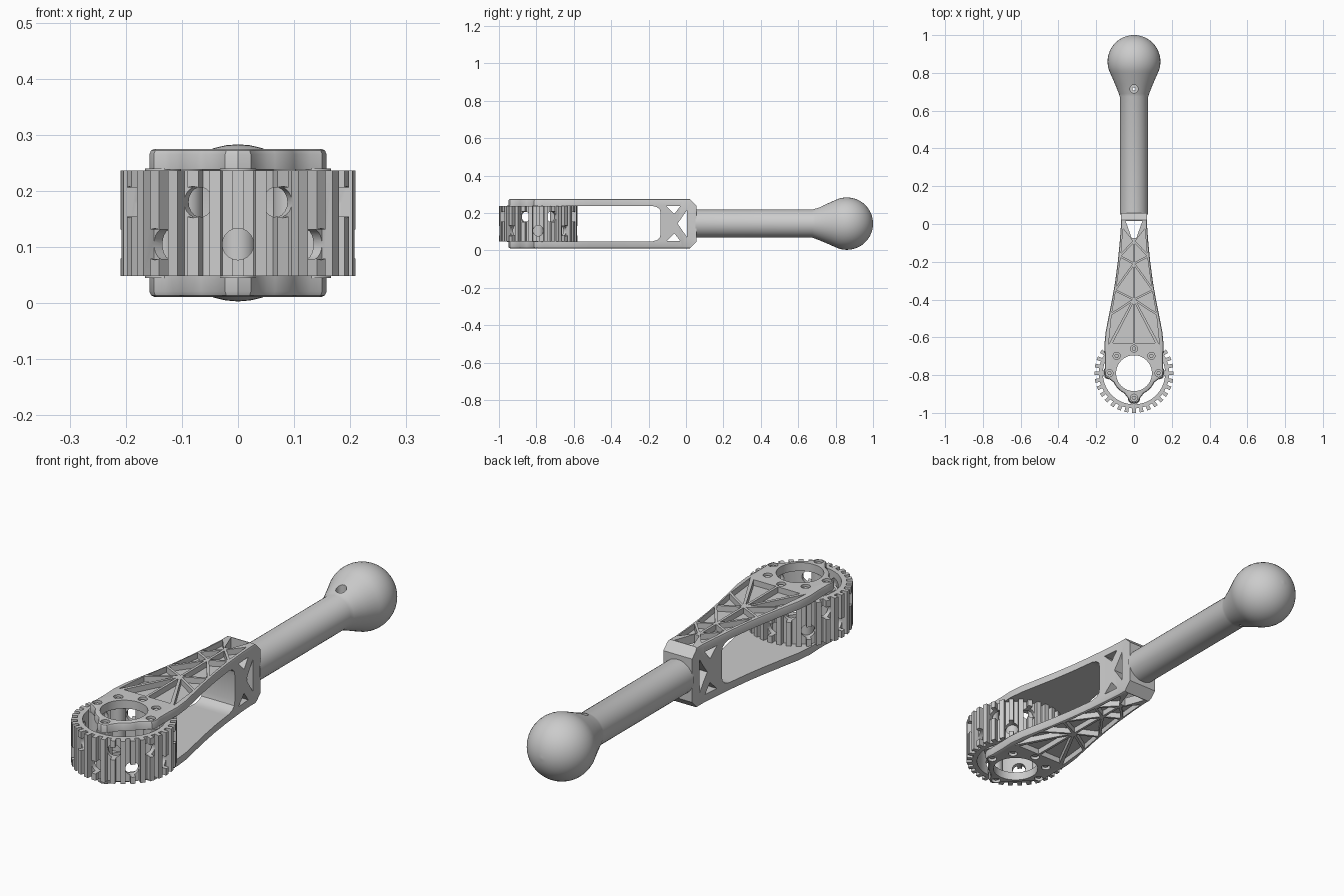
import bpy, bmesh
from math import sin, cos, pi, radians, sqrt
from mathutils import Vector

if "Cube" in bpy.data.objects:
    bpy.data.objects.remove(bpy.data.objects["Cube"])

CY, MID = -0.79, 0.143       # drum axis (y) and mid height (z)


def build(name, lofts):
    """One object made of capped lofts; each loft is a list of equal point rings."""
    bm = bmesh.new()
    for rings in lofts:
        vs = [[bm.verts.new(p) for p in r] for r in rings]
        n = len(vs[0])
        for a, b in zip(vs, vs[1:]):
            for i in range(n):
                bm.faces.new((a[i], a[(i + 1) % n], b[(i + 1) % n], b[i]))
        bm.faces.new(vs[0][::-1])
        bm.faces.new(vs[-1])
    bmesh.ops.recalc_face_normals(bm, faces=bm.faces[:])
    me = bpy.data.meshes.new(name)
    bm.to_mesh(me)
    bm.free()
    ob = bpy.data.objects.new(name, me)
    bpy.context.collection.objects.link(ob)
    return ob


def flat(poly, z):
    return [(x, y, z) for x, y in poly]


def prism_z(poly, z0, z1):
    return [flat(poly, z0), flat(poly, z1)]


def prism_x(poly, w=0.3):
    return [[(x, y, z) for y, z in poly] for x in (-w, w)]


def circle(cx, cy, r, n=24):
    return [(cx + r * cos(2 * pi * i / n), cy + r * sin(2 * pi * i / n)) for i in range(n)]


def inset(poly, d):
    """Mitred inward offset of a polygon."""
    n = len(poly)
    area = sum(poly[i - 1][0] * poly[i][1] - poly[i][0] * poly[i - 1][1] for i in range(n))
    p = [Vector(q) for q in (poly if area > 0 else poly[::-1])]
    out = []
    for i in range(n):
        a, b = (p[i] - p[i - 1]).normalized(), (p[(i + 1) % n] - p[i]).normalized()
        na, nb = Vector((-a.y, a.x)), Vector((-b.y, b.x))
        out.append(tuple(p[i] + (na + nb) * d / (1 + na.dot(nb))))
    return out


def cut(ob, lofts):
    tool = build("cutter", lofts)
    tool.hide_render = True
    m = ob.modifiers.new("cut", 'BOOLEAN')
    m.operation, m.solver, m.object = 'DIFFERENCE', 'EXACT', tool
    bpy.context.view_layer.objects.active = ob
    bpy.ops.object.modifier_apply(modifier=m.name)
    bpy.data.objects.remove(tool)


def smooth(ob):
    bpy.ops.object.select_all(action='DESELECT')
    ob.select_set(True)
    bpy.context.view_layer.objects.active = ob
    bpy.ops.object.shade_smooth_by_angle(angle=radians(30))


def flip(poly):              # mirror a (y, z) profile about mid height
    return [(y, 2 * MID - z) for y, z in poly]


# Fork: one outline, rounded top and bottom, then hollowed into two arms
right = [(0.07, 0.057), (0.07, -0.02), (0.076, -0.1), (0.086, -0.2), (0.099, -0.3),
         (0.116, -0.4), (0.136, -0.5), (0.15, -0.57), (0.157, -0.64), (0.154, -0.7),
         (0.154, -0.76), (0.158, -0.79), (0.15, -0.812), (0.13, -0.822)]
right += [(0.118 * cos(radians(a)), CY + 0.118 * sin(radians(a))) for a in range(-24, -72, -8)]
right += [(0.032, -0.922), (0.023, -0.942)]
outline = right + [(0, -0.95)] + [(-x, y) for x, y in right[::-1]]
steps = [(0.009, 0.011), (0.003, 0.014), (0, 0.021), (0, 0.265), (0.003, 0.272), (0.009, 0.275)]
fork = build("fork", [[flat(inset(outline, d), z) for d, z in steps]])

low = [(-1.1, 0.048), (-0.18, 0.048), (-0.155, 0.055), (-0.14, 0.068), (-0.135, 0.09)]
cut(fork, [prism_x(low + flip(low)[::-1])])                     # side window
chamfer = [(0.015, 0.29), (0.015, 0.28), (0.06, 0.235), (0.09, 0.235), (0.09, 0.29)]
cut(fork, [prism_x(chamfer), prism_x(flip(chamfer))])           # sloped end
cut(fork, [prism_z(circle(0, CY, 0.095, 40), -0.1, 0.4)])       # centre opening

# Ribbed pockets on both outer faces
S1, S2, S3, S4 = (0, -0.09), (0, -0.21), (0, -0.4), (0, -0.636)
E0, E1, E2, E3, E4 = (0.062, -0.01), (0.075, -0.17), (0.101, -0.35), (0.124, -0.48), (0.143, -0.665)
cells = [(S1, E0, E1), (S1, E1, S2), (S2, E1, E2), (S2, E2, S3), (S3, E2, E3),
         (S3, E3, E4), (S3, (0.122, -0.636), S4)]
pockets = []
for c in cells:
    for s in (1, -1):
        p = inset([(s * x, y) for x, y in c], 0.0055)
        pockets += [prism_z(p, 0.25, 0.3), prism_z(p, -0.02, 0.036)]
cut(fork, pockets)

# Bolt recesses
bolts = [(0.13 * cos(radians(a)), CY + 0.13 * sin(radians(a))) for a in (0, 45, 90, 135, 180, 270)]
recess = []
for x, y in bolts:
    recess += [prism_z(circle(x, y, 0.019, 16), 0.258, 0.3), prism_z(circle(x, y, 0.019, 16), -0.02, 0.028)]
cut(fork, recess)

# Openings through the root of the fork
cut(fork, [prism_z([(-0.045, 0.017), (0.045, 0.017), (0.012, -0.075), (-0.012, -0.075)], -0.1, 0.4)])
tri = [(-0.105, 0.237), (-0.03, 0.237), (-0.062, 0.195)]
cut(fork, [prism_x(tri), prism_x(flip(tri)),
           prism_x([(0.005, 0.215), (0.005, 0.071), (-0.045, MID)])])
smooth(fork)

# Toothed drum with staggered round holes
N = 32
gear = []
for i in range(N):
    for f, r in ((-0.25, 0.186), (-0.25, 0.21), (0.25, 0.21), (0.25, 0.186)):
        a = 2 * pi * (i + f) / N
        gear.append((r * cos(a), CY + r * sin(a)))
drum = build("toothed_drum", [prism_z(gear, 0.0485, 0.2365)])
cut(drum, [prism_z(circle(0, CY, 0.165, 64), 0, 0.3)])
holes = []
for i in range(16):
    a = -pi / 2 + i * pi / 8
    z = 0.105 if i % 2 == 0 else 0.18
    holes.append([[(d * cos(a) - u * sin(a), CY + d * sin(a) + u * cos(a), z + v)
                   for u, v in circle(0, 0, 0.028, 20)] for d in (0.15, 0.25)])
cut(drum, holes)
smooth(drum)

# Posts and bolts joining the drum to the arms
posts = build("drum_posts", [prism_z(circle(x * 1.03, CY + (y - CY) * 1.03, 0.032, 20), 0.045, 0.24)
                             for x, y in bolts])
smooth(posts)
heads = build("bolt_heads", [prism_z(circle(x, y, 0.012, 6), z, z + 0.018)
                             for x, y in bolts for z in (0.018, 0.25)])

# Round handle flaring into a ball
profile = [(0.075, 0.05), (0.075, 0.675), (0.08, 0.69), (0.1, 0.74)]
for i in range(19):
    y = -0.06 if i == 0 else 0.14 * sin(radians(-25.4 + i * 6.3))
    profile.append((sqrt(0.14 ** 2 - y * y), 0.86 + y))
profile.append((0.004, 1.0))
handle = build("ball_handle", [[[(x, y, MID + z) for x, z in circle(0, 0, r, 40)] for r, y in profile]])
cut(handle, [prism_z(circle(0, 0.715, 0.009, 16), -0.1, 0.4)])
cut(handle, [prism_z(circle(0, 0.715, 0.022, 20), 0.205, 0.4)])
smooth(handle)
